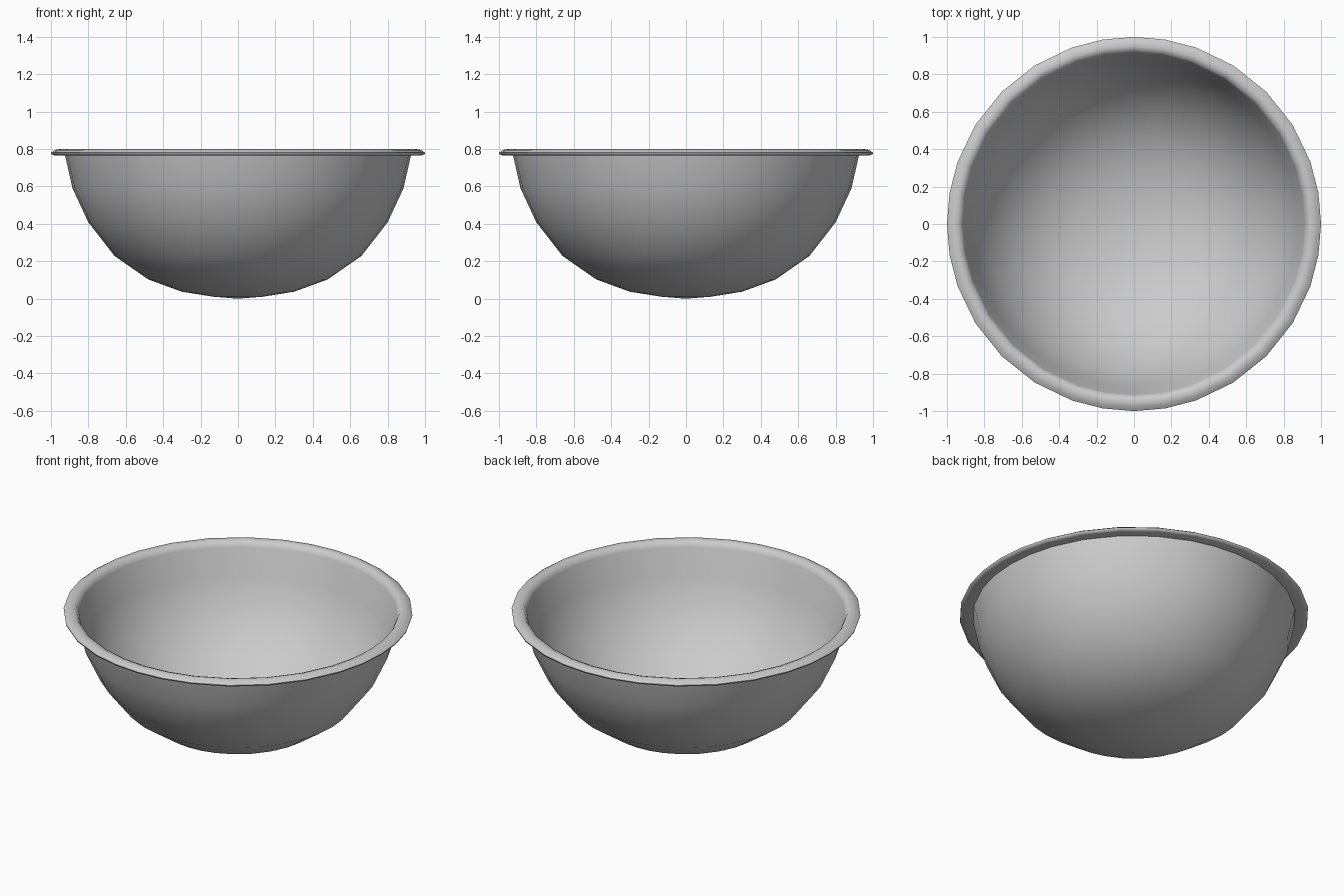
import bpy, bmesh, math

if "Cube" in bpy.data.objects:
    bpy.data.objects.remove(bpy.data.objects["Cube"])

# Ring angles: eight facets per quarter, slightly wider towards the diagonals
half = [0, 9.6, 19.4, 32, 45]
quarter = half + [90 - a for a in half[-2:0:-1]]
angles = [math.radians(q * 90 + a) for q in range(4) for a in quarter]

# Outer wall from the base up, over the rolled rim, then down the inner wall
profile = [
    (0.13, 0.01), (0.30, 0.037), (0.48, 0.103), (0.66, 0.228), (0.80, 0.408),
    (0.885, 0.59), (0.925, 0.767), (0.98, 0.765), (0.998, 0.772),
    (1.0, 0.78), (0.978, 0.795), (0.95, 0.80), (0.925, 0.79), (0.913, 0.765),
    (0.873, 0.594), (0.79, 0.415), (0.652, 0.238), (0.475, 0.115),
    (0.297, 0.05), (0.13, 0.022),
]

bm = bmesh.new()
rings = [[bm.verts.new((r * math.cos(a), r * math.sin(a), z)) for a in angles]
         for r, z in profile]
n = len(angles)
for lo, hi in zip(rings, rings[1:]):
    for i in range(n):
        j = (i + 1) % n
        bm.faces.new((lo[i], lo[j], hi[j], hi[i]))

# Close the bottom outside and inside
for ring, z in ((rings[0], 0.0), (rings[-1], 0.014)):
    centre = bm.verts.new((0, 0, z))
    for i in range(n):
        bm.faces.new((ring[i], ring[(i + 1) % n], centre))
bmesh.ops.recalc_face_normals(bm, faces=bm.faces)

mesh = bpy.data.meshes.new("bowl")
bm.to_mesh(mesh)
bm.free()
bowl = bpy.data.objects.new("bowl", mesh)
bpy.context.collection.objects.link(bowl)

# Smooth walls with a crisp edge where the rim meets the wall
bpy.context.view_layer.objects.active = bowl
bowl.select_set(True)
bpy.ops.object.shade_smooth_by_angle(angle=math.radians(60))
